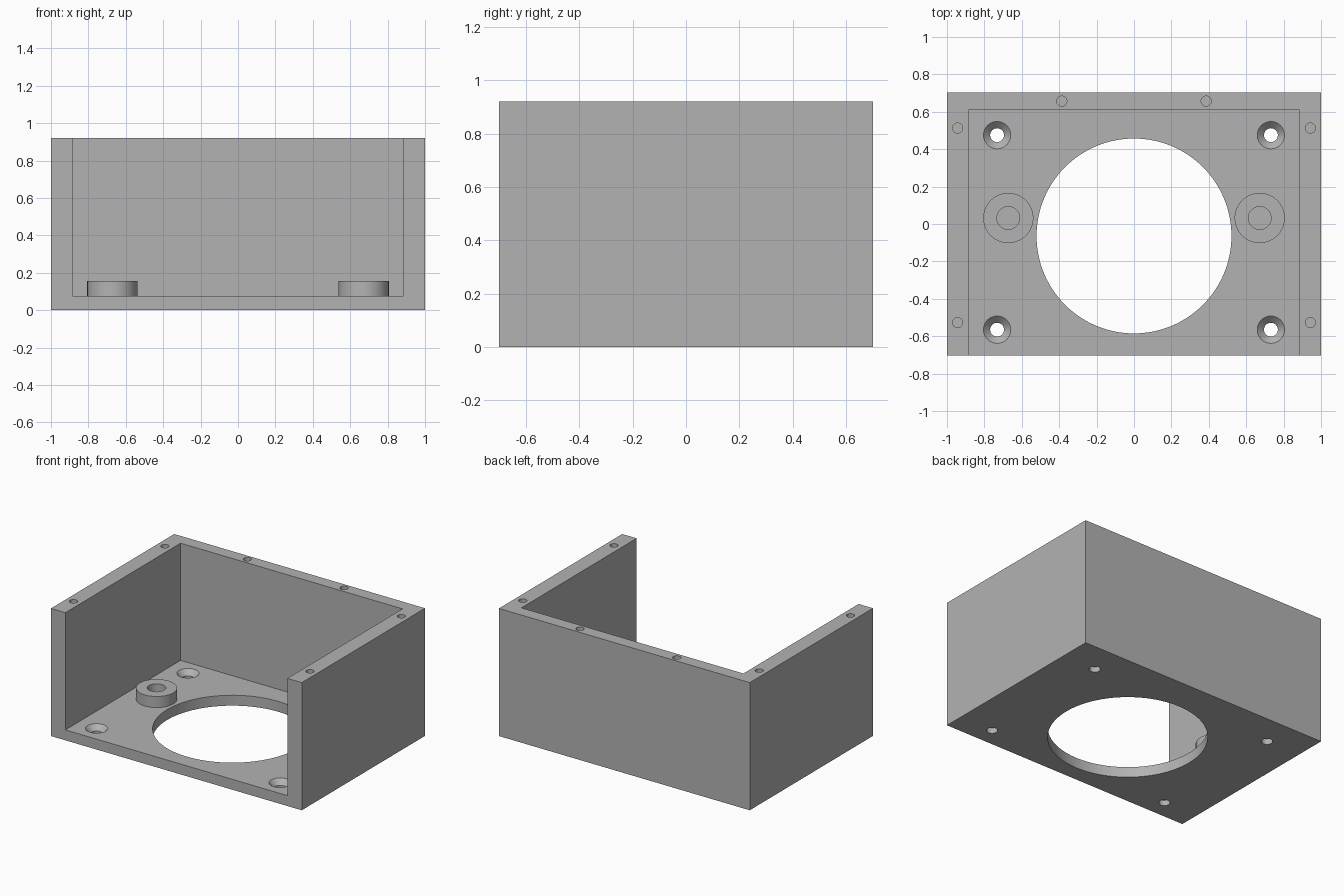
import bpy
import bmesh
from math import cos, sin, tau

if "Cube" in bpy.data.objects:
    bpy.data.objects.remove(bpy.data.objects["Cube"], do_unlink=True)

# Overall sizes
W, D, H = 1.0, 0.702, 0.92        # half width, half depth, height
FLOOR, SIDE, BACK = 0.075, 0.885, 0.61
OVER = 0.1                        # cutter overshoot

grey = bpy.data.materials.new("plain grey")
grey.use_nodes = True
colour = (0.45, 0.45, 0.45, 1)
grey.diffuse_color = colour
grey.node_tree.nodes["Principled BSDF"].inputs["Base Color"].default_value = colour


def add_box(bm, x0, x1, y0, y1, z0, z1):
    verts = bmesh.ops.create_cube(bm, size=1)["verts"]
    for v in verts:
        v.co.x = x1 if v.co.x > 0 else x0
        v.co.y = y1 if v.co.y > 0 else y0
        v.co.z = z1 if v.co.z > 0 else z0


def add_turned(bm, x, y, profile, sides=48, tube=False):
    """Revolve (radius, z) points about a vertical axis; cap the ends or close into a tube."""
    rings = [[bm.verts.new((x + r * cos(tau * i / sides), y + r * sin(tau * i / sides), z))
              for i in range(sides)] for r, z in profile]
    pairs = list(zip(rings, rings[1:]))
    if tube:
        pairs.append((rings[-1], rings[0]))
    else:
        bm.faces.new(rings[0])
        bm.faces.new(rings[-1])
    for a, b in pairs:
        for i in range(sides):
            j = (i + 1) % sides
            bm.faces.new((a[i], a[j], b[j], b[i]))


def make_object(name, bm):
    bmesh.ops.recalc_face_normals(bm, faces=bm.faces)
    mesh = bpy.data.meshes.new(name)
    bm.to_mesh(mesh)
    bm.free()
    mesh.materials.append(grey)
    obj = bpy.data.objects.new(name, mesh)
    bpy.context.collection.objects.link(obj)
    return obj


def activate(obj):
    bpy.ops.object.select_all(action="DESELECT")
    obj.select_set(True)
    bpy.context.view_layer.objects.active = obj


def cut(obj, bm):
    cutter = make_object("cutter", bm)
    cutter.hide_render = True
    mod = obj.modifiers.new("cut", "BOOLEAN")
    mod.operation, mod.solver, mod.object = "DIFFERENCE", "EXACT", cutter
    activate(obj)
    bpy.ops.object.modifier_apply(modifier=mod.name)
    bpy.data.objects.remove(cutter, do_unlink=True)


# Housing: block hollowed out, open at the top and front
bm = bmesh.new()
add_box(bm, -W, W, -D, D, 0, H)
housing = make_object("housing", bm)
bm = bmesh.new()
add_box(bm, -SIDE, SIDE, -D - OVER, BACK, FLOOR, H + OVER)
cut(housing, bm)

# Holes: large round opening, countersunk floor holes, blind holes in the wall tops
bm = bmesh.new()
add_turned(bm, 0, -0.064, [(0.521, -OVER), (0.521, FLOOR + OVER)], 128)
for side in (-1, 1):
    for y in (-0.565, 0.475):
        add_turned(bm, side * 0.732, y, [(0.037, -OVER), (0.037, FLOOR - 0.036),
                                         (0.073, FLOOR), (0.073, FLOOR + 0.05)])
    for x, y in ((0.943, -0.527), (0.943, 0.513), (0.386, 0.657)):
        add_turned(bm, side * x, y, [(0.027, H - 0.15), (0.027, H + OVER)], 32)
cut(housing, bm)

# Round bosses on the floor
parts = [housing]
for name, side in (("left_boss", 1), ("right_boss", -1)):
    bm = bmesh.new()
    add_turned(bm, side * 0.672, 0.032, [(0.134, FLOOR), (0.134, 0.155),
                                         (0.061, 0.155), (0.061, FLOOR)], 64, tube=True)
    parts.append(make_object(name, bm))

for part in parts:
    activate(part)
    bpy.ops.object.shade_smooth_by_angle()
